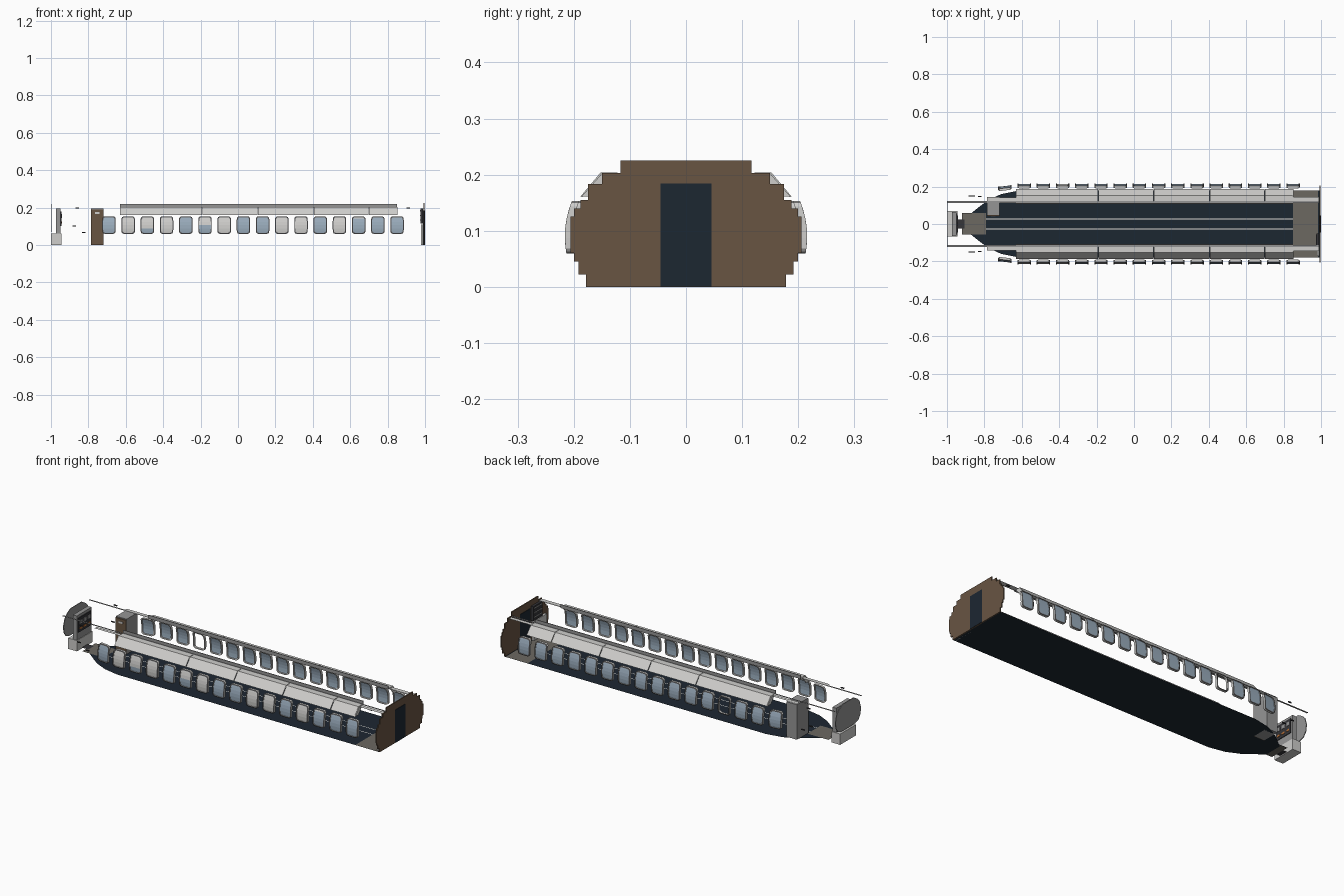
import bpy, bmesh, math

cube = bpy.data.objects.get("Cube")
if cube:
    bpy.data.objects.remove(cube)


def material(name, r, g, b):
    m = bpy.data.materials.new(name)
    m.use_nodes = True
    m.diffuse_color = (r, g, b, 1)
    node = next(n for n in m.node_tree.nodes if n.type == 'BSDF_PRINCIPLED')
    node.inputs["Base Color"].default_value = (r, g, b, 1)
    node.inputs["Roughness"].default_value = 0.8
    return m


BROWN = material("wood brown", .14, .09, .055)
NAVY = material("carpet navy", .012, .02, .031)
LIGHT = material("panel light grey", .62, .615, .6)
GREY = material("trim grey", .3, .3, .3)
TAUPE = material("floor taupe", .15, .14, .12)
BLUE = material("window blue", .32, .41, .5)
SEAL = material("seal grey", .12, .12, .125)
DARK = material("screen dark", .035, .035, .04)
GLOW = material("strip white", .9, .88, .84)
ORANGE = material("indicator orange", .5, .17, .04)


def finish(name, bm, *mats):
    bmesh.ops.recalc_face_normals(bm, faces=bm.faces)
    me = bpy.data.meshes.new(name)
    bm.to_mesh(me)
    bm.free()
    for m in mats:
        me.materials.append(m)
    ob = bpy.data.objects.new(name, me)
    bpy.context.collection.objects.link(ob)
    return ob


def sheet(name, pts, z, mat):
    """Flat horizontal panel from an (x, y) outline."""
    bm = bmesh.new()
    bm.faces.new([bm.verts.new((x, y, z)) for x, y in pts])
    ob = finish(name, bm, mat)
    if ob.data.polygons[0].normal.z < 0:
        ob.data.flip_normals()
    return ob


def prism(name, pts, axis, lo, hi, mat):
    """Extrude a 2D outline: axis 'x' takes (y, z), axis 'z' takes (x, y)."""
    bm = bmesh.new()
    place = (lambda p, t: (t, p[0], p[1])) if axis == 'x' else (lambda p, t: (p[0], p[1], t))
    face = bm.faces.new([bm.verts.new(place(p, lo)) for p in pts])
    out = bmesh.ops.extrude_face_region(bm, geom=[face])
    move = (hi - lo, 0, 0) if axis == 'x' else (0, 0, hi - lo)
    bmesh.ops.translate(bm, vec=move, verts=[v for v in out["geom"] if isinstance(v, bmesh.types.BMVert)])
    return finish(name, bm, mat)


def rect(x0, x1, y0, y1):
    return [(x0, y0), (x1, y0), (x1, y1), (x0, y1)]


def box(name, x0, x1, y0, y1, z0, z1, mat):
    return prism(name, rect(x0, x1, y0, y1), 'z', z0, z1, mat)


def mirrored(half):
    """Complete a half outline across its symmetry line."""
    return half + [(-a, b) for a, b in reversed(half)]


# Floor with tapered nose
side = [(-.88, .05), (-.83, .09), (-.78, .127), (-.71, .16), (-.62, .178), (.992, .178)]
sheet("cabin_floor", side + [(x, -y) for x, y in reversed(side)], 0, NAVY)
sheet("rear_floor", rect(.85, .985, -.18, .18), .002, TAUPE)
sheet("cockpit_floor", rect(-.92, -.79, -.057, .06), .003, TAUPE)
sheet("cockpit_step", rect(-.947, -.905, -.025, .025), .005, DARK)

# Stepped rear bulkhead with door
steps = [(.178, 0), (.178, .022), (.192, .022), (.192, .045), (.2, .045), (.2, .06),
         (.206, .06), (.206, .125), (.2, .125), (.2, .14), (.188, .14), (.188, .155),
         (.175, .155), (.175, .183), (.15, .183), (.15, .203), (.117, .203), (.117, .225)]
prism("rear_bulkhead", mirrored(steps), 'x', .992, .998, BROWN)
box("rear_door", .99, 1, -.045, .045, .001, .184, NAVY)

# Rear wall fittings
box("rear_cabinet", .978, .99, -.172, -.06, 0, .11, LIGHT)
box("rear_rack", .976, .99, -.13, -.05, .115, .195, DARK)
for z in (.13, .155, .18):
    box("rack_rail", .972, .976, -.125, -.055, z, z + .006, GREY)

# Nose bulkhead, console and instruments
disc = [(.06, .07), (.09, .08), (.108, .105), (.112, .14), (.1, .18), (.08, .2), (.05, .218)]
prism("nose_bulkhead", mirrored(disc), 'x', -1, -.996, GREY)
box("console", -.999, -.945, -.068, .07, 0, .06, LIGHT)
box("instrument_column", -.972, -.948, -.065, .065, .06, .195, GREY)
box("instrument_screen", -.948, -.944, -.055, .055, .1, .18, DARK)
for i in (-1, 0, 1):
    box("indicator", -.944, -.942, i * .035 - .01, i * .035 + .01, .115, .125, ORANGE)
    box("gauge", -.944, -.942, i * .035 - .01, i * .035 + .01, .145, .165, GREY)

# Entrance cabinet
box("entrance_cabinet", -.785, -.72, .048, .145, 0, .195, GREY)
box("cabinet_front", -.785, -.72, .043, .048, 0, .19, BROWN)
box("cabinet_label", -.765, -.74, .041, .043, .165, .175, LIGHT)

for s in (-1, 1):
    def strip(name, x0, x1, a, b, z, mat):
        return sheet(name, rect(x0, x1, s * a, s * b), z, mat)

    # Aisle lights, rails and ceiling panels
    strip("aisle_light", -.8, .85, .0245, .0285, .001, GLOW)
    strip("ceiling_rail", -1, .99, .111, .122, .203, GREY)
    strip("entry_panel", -.785, -.632, .122, .142, .2, LIGHT)
    strip("rear_ceiling_panel", .852, .99, .122, .145, .2, LIGHT)

    # Small nose fittings, ceiling lamps and valance
    for x, y, z in ((-.86, .149, .194), (.91, .135, .194), (-.875, .149, .098), (-.825, .147, .065)):
        box("small_fitting", x - .01, x + .01, s * y - .003, s * y + .003, z, z + .005, DARK)
    box("valance", -.63, .85, s * .11 - .002, s * .11 + .002, .2, .22, GREY)

    # Overhead bins: flat top and straight sloped outer panel, closed at each end
    joints = [-.63, -.19, .105, .405, .7, .85]
    shell = [(s * y, z) for y, z in ((.122, .204), (.152, .204), (.188, .161),
                                     (.185, .16), (.15, .201), (.122, .201))]
    for x0, x1 in zip(joints, joints[1:]):
        prism("overhead_bin", shell, 'x', x0 + .0015, x1 - .0015, LIGHT)
    cap = [(s * y, z) for y, z in ((.122, .202), (.15, .202), (.186, .161), (.155, .161))]
    for x in (joints[0], joints[-1]):
        prism("bin_end", cap, 'x', x - .002, x + .002, LIGHT)


LEVELS = (-1, -.94, -.8, -.4, 0, .4, .8, .94, 1)


def wall(z):
    """Distance of the curved side wall from the centre line."""
    return .216 - 3.2 * (z - .09) ** 2


def half_width(t, w, h, r=.014):
    d = max(0, abs(t) * h - (h - r))
    return w - r + math.sqrt(max(0, r * r - d * d))


def window(index, s, shade):
    """Curved window: framed ring, outer blind closed down to a height, inner glass."""
    cx, cz, w, h = -.69 + index * .1027, .106, .036, .047

    def point(x, z, inset):
        y = wall(z) - inset
        if index == 0:  # the first window follows the narrowing nose
            y += .12 * x - .011
        return (cx + x, s * y, z)

    def loop(bm, shrink, inset):
        ww, hh = w - shrink, h - shrink
        right = [(half_width(t, ww, hh), cz + t * hh) for t in LEVELS]
        pts = right + [(-x, z) for x, z in reversed(right)]
        return [bm.verts.new(point(x, z, inset)) for x, z in pts]

    def pane(name, inset, limit):
        bm = bmesh.new()
        ww, hh = w - .004, h - .004
        rows = []
        for t in LEVELS:
            x, z = half_width(t, ww, hh), cz + t * hh
            rows.append([bm.verts.new(point(sx * x, z, inset)) for sx in (-1, 1)])
        for k, (a, b) in enumerate(zip(rows, rows[1:])):
            f = bm.faces.new((a[0], a[1], b[1], b[0]))
            f.material_index = 1 if (LEVELS[k] + LEVELS[k + 1]) / 2 > limit else 0
        finish(name, bm, BLUE, LIGHT)

    bm = bmesh.new()
    rings = [loop(bm, 0, 0), loop(bm, .005, 0), loop(bm, .005, .013), loop(bm, 0, .013)]
    for k in range(4):
        a, b = rings[k], rings[(k + 1) % 4]
        for i in range(len(a)):
            j = (i + 1) % len(a)
            f = bm.faces.new((a[i], a[j], b[j], b[i]))
            f.material_index = 1 if k == 0 else 0
    finish("window_frame", bm, LIGHT, SEAL)

    if shade is not None:  # otherwise an open frame without pane
        pane("window_pane", .003, shade)
        pane("inner_glass", .007, OPEN)


# Window rows: open blinds by default, the rest closed or partly closed
OPEN, CLOSED, LOW, HALF, HIGH = 2, -2, -.5, 0, .7
right_blinds = {1: CLOSED, 2: LOW, 3: CLOSED, 5: HALF, 6: CLOSED, 9: CLOSED,
                10: CLOSED, 12: CLOSED, 13: HIGH}
left_blinds = {3: None}
for i in range(16):
    window(i, -1, right_blinds.get(i, OPEN))
    window(i, 1, left_blinds.get(i, OPEN))
